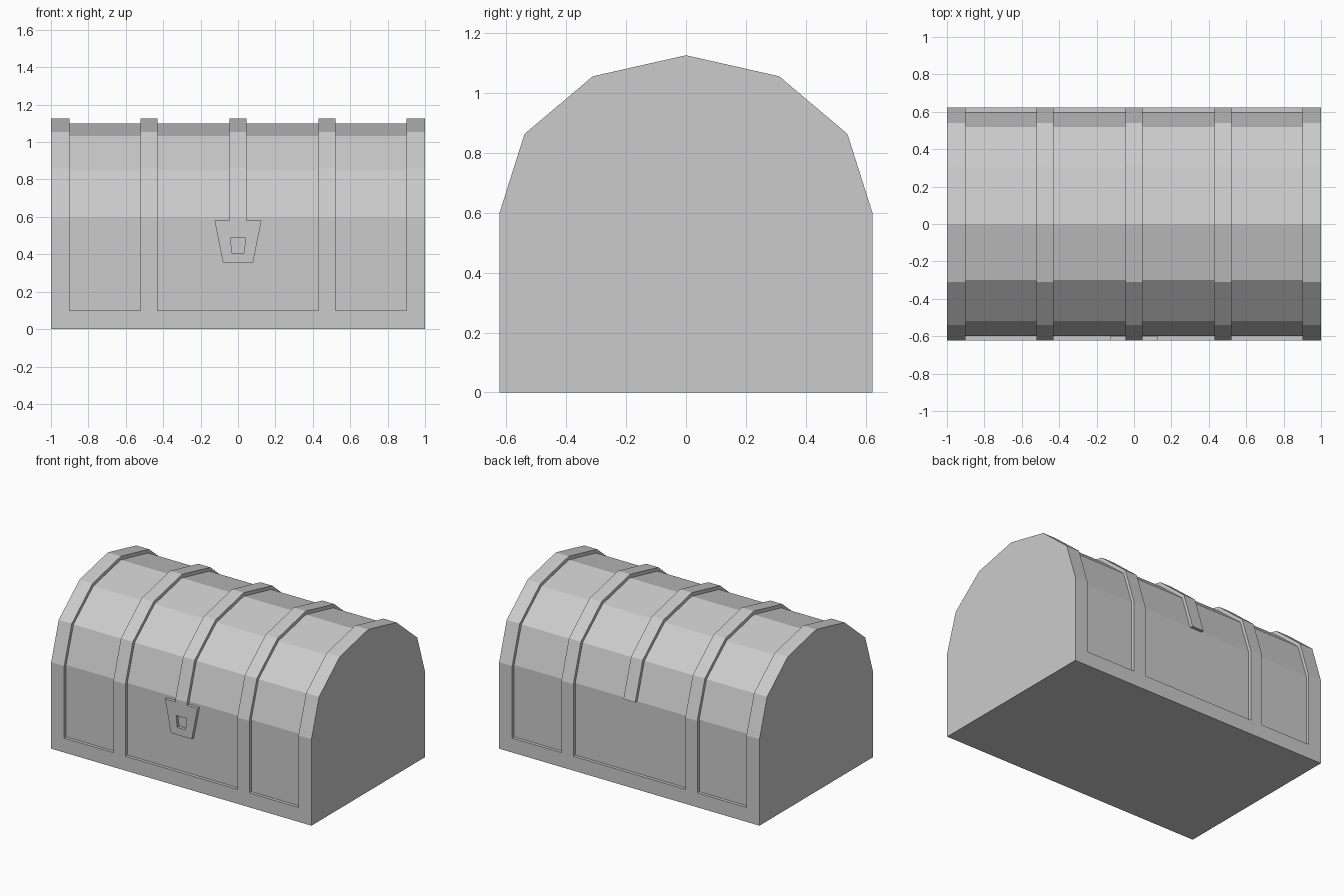
import bpy, bmesh
from math import sin, cos, pi

if "Cube" in bpy.data.objects:
    bpy.data.objects.remove(bpy.data.objects["Cube"])

OUT = (0.622, 0.525)    # arch radii (y, z) of bands and rim
INN = (0.60, 0.50)      # arch radii of the panels
SPRING = 0.6            # height where the lid curve starts


def finish(name, bm):
    bmesh.ops.recalc_face_normals(bm, faces=bm.faces)
    me = bpy.data.meshes.new(name)
    bm.to_mesh(me)
    bm.free()
    ob = bpy.data.objects.new(name, me)
    bpy.context.collection.objects.link(ob)
    return ob


def arch(radii, front_z, back_z):
    """Side profile (y, z) from front foot over the six-sided lid to back foot."""
    ry, rz = radii
    pts = [(-ry * cos(i * pi / 6), SPRING + rz * sin(i * pi / 6)) for i in range(7)]
    if front_z < SPRING:
        pts.insert(0, (-ry, front_z))
    if back_z < SPRING:
        pts.append((ry, back_z))
    return pts


def solid(name, profile, x0, x1):
    bm = bmesh.new()
    face = bm.faces.new([bm.verts.new((x0, y, z)) for y, z in profile])
    ext = bmesh.ops.extrude_face_region(bm, geom=[face])
    bmesh.ops.translate(bm, vec=(x1 - x0, 0, 0),
                        verts=[v for v in ext["geom"] if isinstance(v, bmesh.types.BMVert)])
    return finish(name, bm)


def strip(name, x0, x1, front_z, back_z):
    """Thin raised band that follows the chest surface."""
    outer, inner = arch(OUT, front_z, back_z), arch(INN, front_z, back_z)
    bm = bmesh.new()
    rings = [[bm.verts.new((x, y, z)) for x, (y, z) in
              ((x0, o), (x1, o), (x1, i), (x0, i))] for o, i in zip(outer, inner)]
    for a, b in zip(rings, rings[1:]):
        for k in range(4):
            n = (k + 1) % 4
            bm.faces.new((a[k], a[n], b[n], b[k]))
    bm.faces.new(rings[0])
    bm.faces.new(rings[-1])
    return finish(name, bm)


# Panelled body and lid, bottom rim
solid("chest_body", arch(INN, 0.1, 0.1), -0.9, 0.9)
w = OUT[0]
solid("bottom_rim", [(-w, 0), (w, 0), (w, 0.1), (-w, 0.1)], -0.9, 0.9)

# End walls and middle bands on both sides
for s, side in ((-1, "left"), (1, "right")):
    solid(side + "_end", arch(OUT, 0, 0), s * 0.9, s * 1.0)
    strip(side + "_band", s * 0.43, s * 0.522, 0.1, 0.1)

# Centre strap running over the lid to the lock
strip("lock_strap", -0.045, 0.045, 0.58, SPRING)

# Tapered lock plate with a recessed keyhole
bm = bmesh.new()
big = (0.125, 0.08, 0.58, 0.355)
small = (0.04, 0.032, 0.487, 0.407)
loops = []
for (top, low, z1, z0), y in ((big, -INN[0]), (big, -w), (small, -w), (small, -0.602)):
    loops.append([bm.verts.new((x, y, z)) for x, z in
                  ((-top, z1), (top, z1), (low, z0), (-low, z0))])
for a, b in zip(loops, loops[1:]):
    for k in range(4):
        n = (k + 1) % 4
        bm.faces.new((a[k], a[n], b[n], b[k]))
bm.faces.new(loops[-1])
bm.faces.new(loops[0])
finish("lock_plate", bm)
